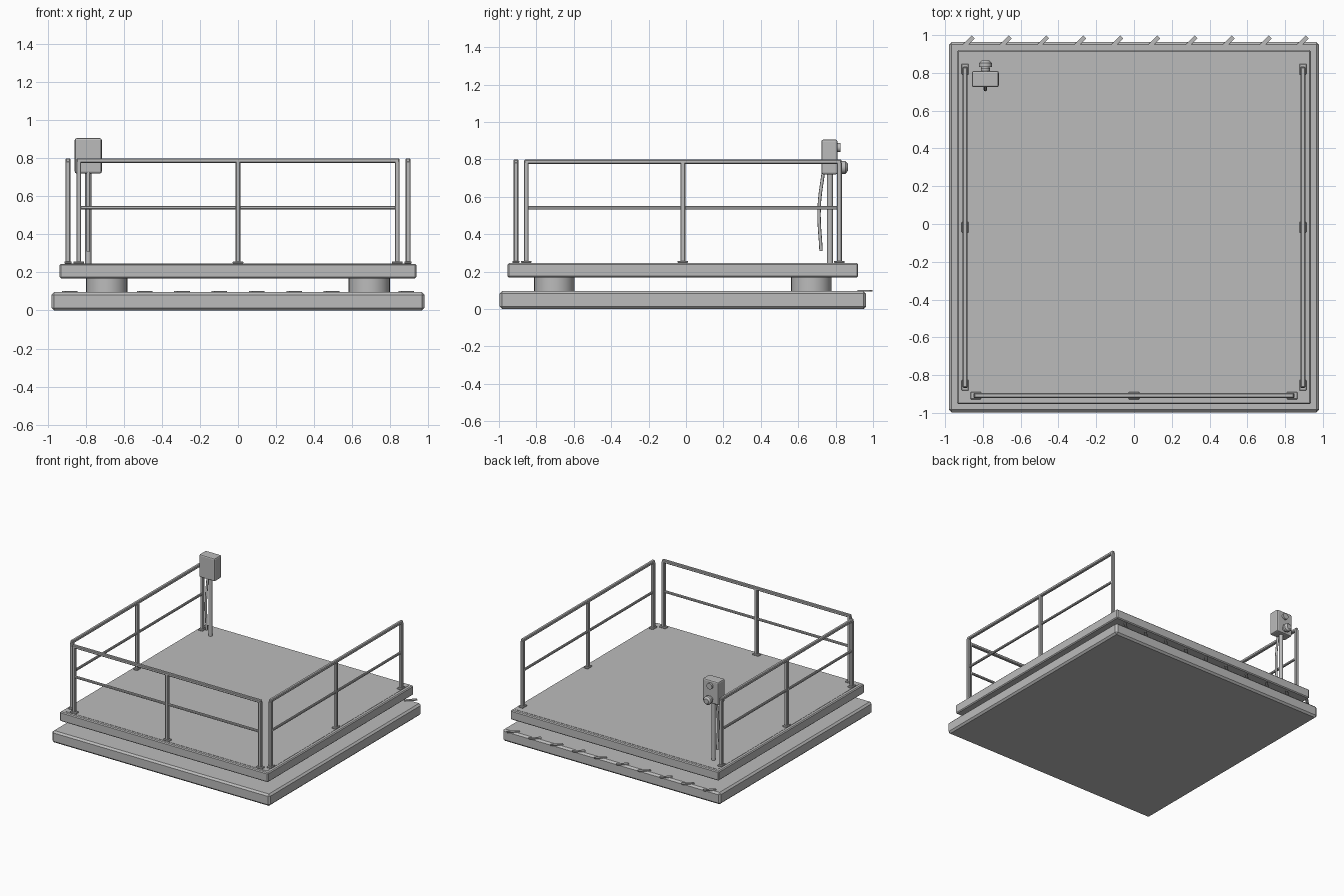
import bpy, bmesh, math
from mathutils import Matrix, Vector

if "Cube" in bpy.data.objects:
    bpy.data.objects.remove(bpy.data.objects["Cube"], do_unlink=True)

GREY = (0.5, 0.5, 0.5, 1.0)
mat = bpy.data.materials.new("light_grey")
mat.use_nodes = True
mat.diffuse_color = GREY
mat.node_tree.nodes["Principled BSDF"].inputs["Base Color"].default_value = GREY

MID_Y = -0.017      # middle of the platform
DECK = 0.247        # height of the deck surface


def finish(name, bm, bevel=0.0, segments=1):
    mesh = bpy.data.meshes.new(name)
    bm.to_mesh(mesh)
    bm.free()
    mesh.materials.append(mat)
    obj = bpy.data.objects.new(name, mesh)
    bpy.context.collection.objects.link(obj)
    if bevel:
        mod = obj.modifiers.new("Bevel", "BEVEL")
        mod.width, mod.segments = bevel, segments
    return obj


def box(name, center, size, bevel=0.0, turn=0.0, segments=1):
    bm = bmesh.new()
    place = (Matrix.Translation(center) @ Matrix.Rotation(turn, 4, "Z")
             @ Matrix.Diagonal((*size, 1)))
    bmesh.ops.create_cube(bm, size=1, matrix=place)
    return finish(name, bm, bevel, segments)


def smooth(obj):
    bpy.ops.object.select_all(action="DESELECT")
    obj.select_set(True)
    bpy.context.view_layer.objects.active = obj
    bpy.ops.object.shade_smooth_by_angle(angle=math.radians(40))


def cylinder(name, start, end, radius, radius_end=None, sides=24):
    start, end = Vector(start), Vector(end)
    axis = end - start
    bm = bmesh.new()
    place = (Matrix.Translation((start + end) / 2)
             @ axis.to_track_quat("Z", "Y").to_matrix().to_4x4())
    bmesh.ops.create_cone(bm, cap_ends=True, segments=sides, radius1=radius,
                          radius2=radius if radius_end is None else radius_end,
                          depth=axis.length, matrix=place)
    obj = finish(name, bm)
    smooth(obj)
    return obj


# Base slab, platform and deck plate
box("base_slab", (0, MID_Y, 0.048), (1.96, 1.96, 0.096), 0.014)
box("platform", (0, MID_Y, 0.207), (1.874, 1.874, 0.076), 0.007)
box("deck_plate", (0, MID_Y, 0.24), (1.82, 1.82, 0.014))

# Load cells between base and platform
for sx, side in ((-1, "right"), (1, "left")):
    for sy, end in ((-1, "front"), (1, "back")):
        x, y = sx * 0.69, MID_Y + sy * 0.687
        cylinder(f"{end}_{side}_load_cell", (x, y, 0.09), (x, y, 0.172), 0.108, sides=32)


# Guard rail: three posts with feet, a top rail and a middle rail
def guard_rail(name, center, along_x):
    cx, cy = center
    span = 0.837

    def sized(length, across, height):
        return (length, across, height) if along_x else (across, length, height)

    for i in (-1, 0, 1):
        px, py = (cx + i * span, cy) if along_x else (cx, cy + i * span)
        box(f"{name}_post", (px, py, (DECK + 0.785) / 2),
            (0.026, 0.026, 0.785 - DECK), 0.004)
        box(f"{name}_foot", (px, py, DECK + 0.005), sized(0.056, 0.038, 0.012), 0.003)
    box(f"{name}_top_bar", (cx, cy, 0.788), sized(2 * span + 0.022, 0.026, 0.024), 0.005)
    box(f"{name}_middle_bar", (cx, cy, 0.541), sized(2 * span, 0.018, 0.018), 0.004)


guard_rail("front_rail", (0, -0.909), True)
guard_rail("right_rail", (-0.894, MID_Y), False)
guard_rail("left_rail", (0.894, MID_Y), False)

# Slanted flat hooks along the back edge
for i in range(10):
    x = -0.884 + i * 0.1965
    box("back_hook", (x, 0.957, 0.098), (0.094, 0.022, 0.008), turn=math.radians(45))

# Control box on its post
CX = -0.787
cylinder("control_post", (CX, 0.77, DECK - 0.005), (CX, 0.77, 0.74), 0.016, sides=16)
box("control_box", (CX, 0.767, 0.813), (0.142, 0.086, 0.186), 0.01, segments=2)
cylinder("upper_button", (CX, 0.805, 0.863), (CX, 0.826, 0.863), 0.024)
cylinder("stop_button_stem", (CX, 0.805, 0.757), (CX, 0.835, 0.757), 0.022)
cylinder("stop_button_head", (CX, 0.832, 0.757), (CX, 0.852, 0.757), 0.034)
cylinder("stop_button_dome", (CX, 0.852, 0.757), (CX, 0.865, 0.757), 0.034, 0.02)

# Cable hanging from the control box
curve = bpy.data.curves.new("cable", "CURVE")
curve.dimensions = "3D"
curve.bevel_depth = 0.009
curve.bevel_resolution = 2
curve.use_fill_caps = True
curve.materials.append(mat)
spline = curve.splines.new("BEZIER")
path = [(0.735, 0.74), (0.712, 0.54), (0.722, 0.31)]
spline.bezier_points.add(len(path) - 1)
for point, (y, z) in zip(spline.bezier_points, path):
    point.co = (CX, y, z)
    point.handle_left_type = point.handle_right_type = "AUTO"
bpy.context.collection.objects.link(bpy.data.objects.new("cable", curve))
